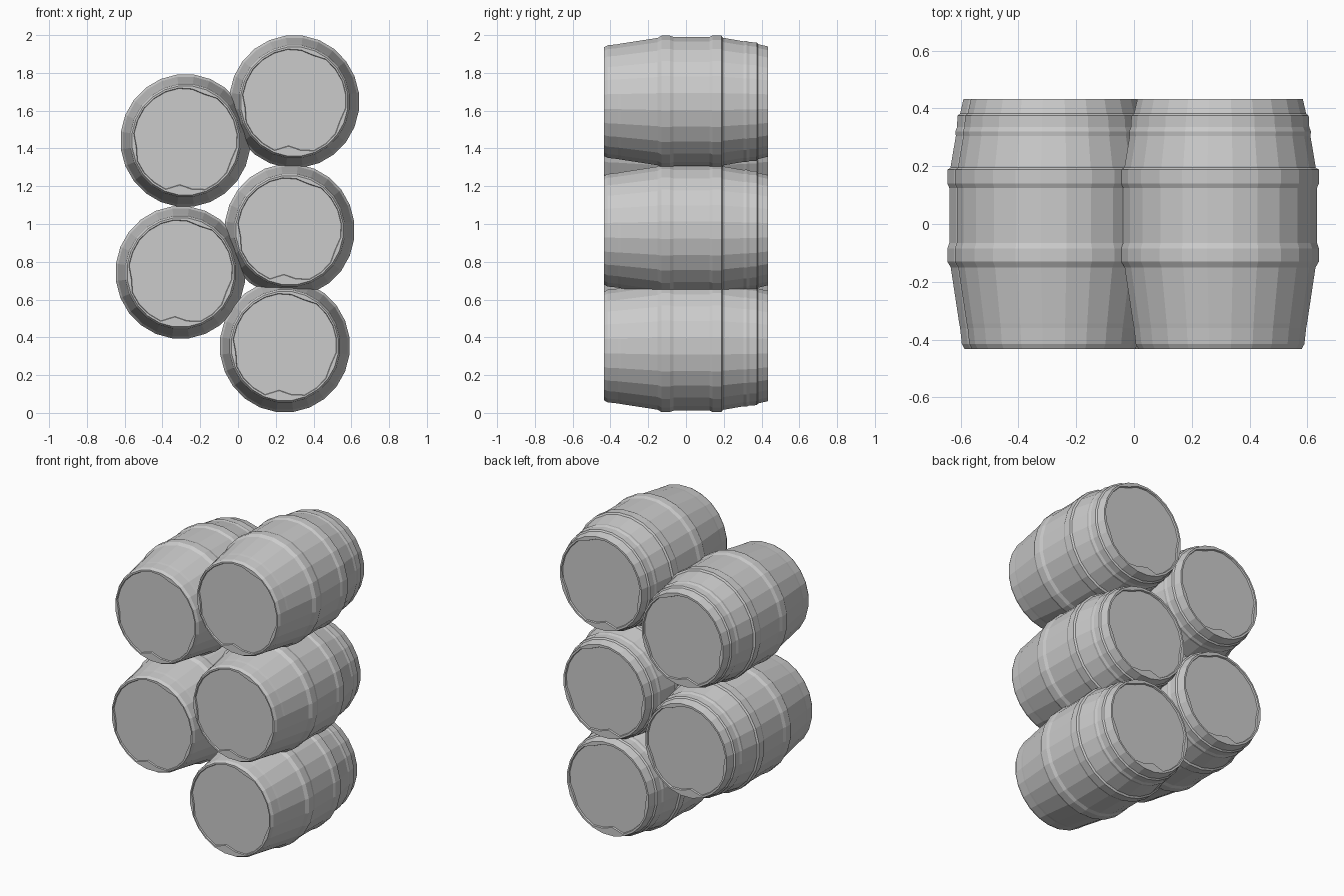
import bpy, bmesh, random
from math import sin, cos, pi

if "Cube" in bpy.data.objects:
    bpy.data.objects.remove(bpy.data.objects["Cube"])

SIDES = 24
RX, RZ = 0.992, 1.012        # barrels are very slightly taller than wide
random.seed(4)

# wall profile: (y, radius), front to back, with raised hoops
WALL = [(-0.433, 0.287), (-0.415, 0.297), (-0.36, 0.303), (-0.345, 0.306),
        (-0.15, 0.336), (-0.13, 0.348), (-0.085, 0.348), (-0.065, 0.341),
        (0.125, 0.341), (0.14, 0.348), (0.188, 0.348), (0.195, 0.337),
        (0.305, 0.318), (0.32, 0.320), (0.335, 0.314), (0.375, 0.312),
        (0.382, 0.303), (0.433, 0.291)]

# worn notches on the inner lip: side index -> how far the lip reaches inward
CHIPS = {4: 0.016, 5: 0.006, 12: 0.014, 17: 0.042, 18: 0.020, 22: 0.012}


def ring(bm, y, radius, offsets=None):
    """One circle of vertices around the y axis."""
    verts = []
    for i in range(SIDES):
        r = radius - (offsets[i] if offsets else 0)
        a = 2 * pi * (i + 0.5) / SIDES
        verts.append(bm.verts.new((r * RX * cos(a), y, r * RZ * sin(a))))
    return verts


def bridge(bm, a, b):
    for i in range(SIDES):
        j = (i + 1) % SIDES
        bm.faces.new((a[i], a[j], b[j], b[i]))


def barrel_mesh():
    bm = bmesh.new()
    wear = [CHIPS.get(i, 0) + random.uniform(0, 0.003) for i in range(SIDES)]
    # front head, set just inside the lip
    front_head = ring(bm, -0.425, 0.277, wear)
    front_lip = ring(bm, -0.433, 0.280, wear)
    # staves and hoops
    walls = [ring(bm, y, r) for y, r in WALL]
    # back head
    back_lip = ring(bm, 0.433, 0.281, wear)
    back_head = ring(bm, 0.423, 0.278, wear)
    rings = [front_head, front_lip] + walls + [back_lip, back_head]
    for a, b in zip(rings, rings[1:]):
        bridge(bm, a, b)
    bm.faces.new(front_head)
    bm.faces.new(list(reversed(back_head)))
    bmesh.ops.recalc_face_normals(bm, faces=bm.faces)
    mesh = bpy.data.meshes.new("barrel")
    bm.to_mesh(mesh)
    bm.free()
    return mesh


# stacked barrels sharing one mesh: x, z of each centre
mesh = barrel_mesh()
STACK = {
    "barrel_right_bottom": (0.248, 0.354),
    "barrel_right_middle": (0.273, 0.967),
    "barrel_right_top": (0.298, 1.648),
    "barrel_left_lower": (-0.304, 0.744),
    "barrel_left_upper": (-0.278, 1.442),
}
for name, (x, z) in STACK.items():
    ob = bpy.data.objects.new(name, mesh)
    ob.location = (x, 0, z)
    bpy.context.collection.objects.link(ob)
